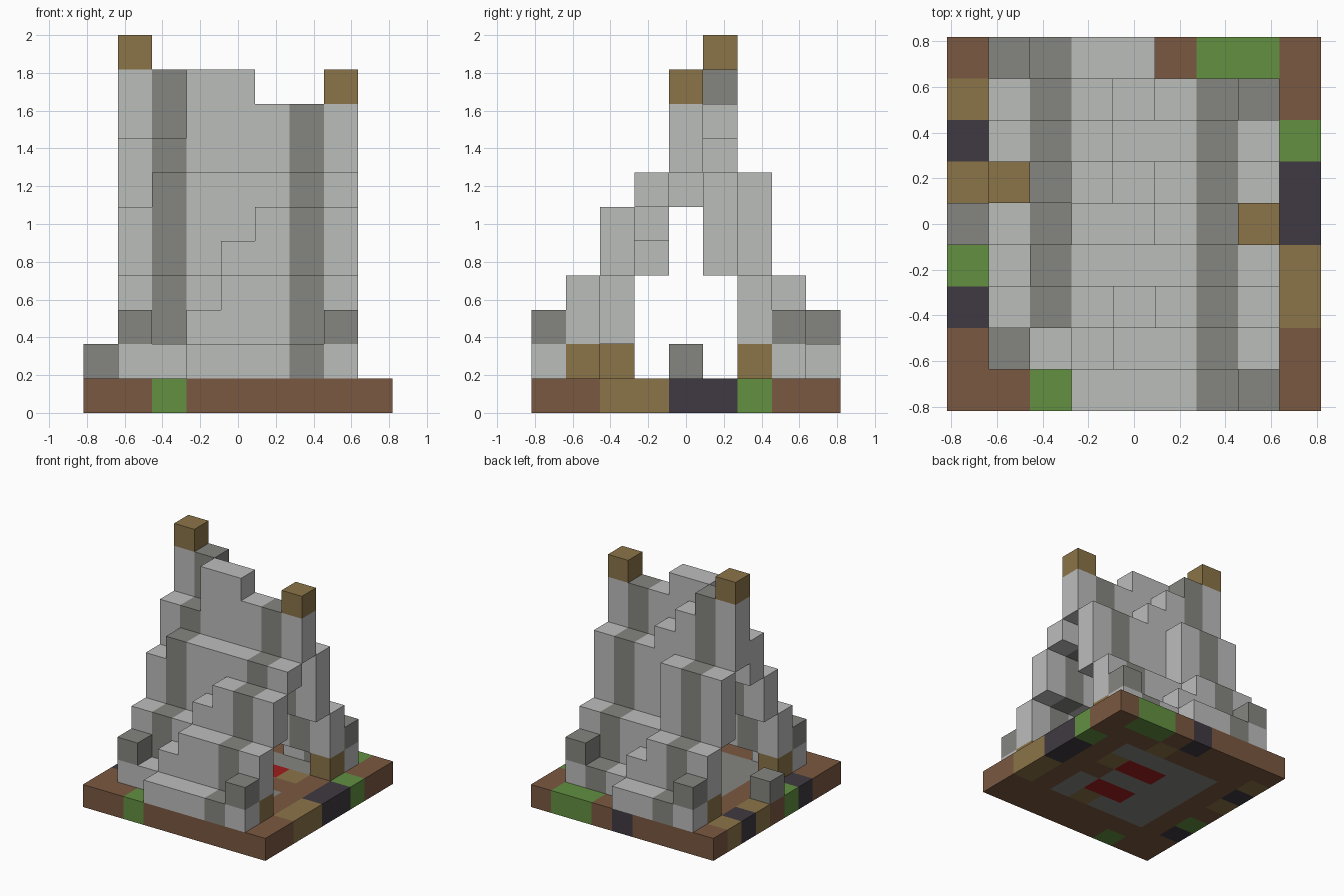
import bpy
import bmesh
from mathutils import Vector

cube = bpy.data.objects.get("Cube")
if cube:
    bpy.data.objects.remove(cube, do_unlink=True)

UNIT = 2 / 11      # edge of one block
SIDE = 9           # blocks along each side of the ground


def material(name, r, g, b):
    mat = bpy.data.materials.new(name)
    mat.use_nodes = True
    mat.diffuse_color = (r, g, b, 1)
    shader = mat.node_tree.nodes["Principled BSDF"]
    shader.inputs["Base Color"].default_value = (r, g, b, 1)
    shader.inputs["Roughness"].default_value = 0.9
    return mat


PALETTE = {
    "light": material("light_cloth", 0.5, 0.51, 0.5),
    "stone": material("grey_stone", 0.235, 0.235, 0.216),
    "brown": material("brown_earth", 0.195, 0.098, 0.052),
    "green": material("green_grass", 0.122, 0.279, 0.053),
    "tan": material("tan_wood", 0.258, 0.174, 0.065),
    "purple": material("dark_purple", 0.051, 0.042, 0.054),
    "red": material("red_rug", 0.35, 0.012, 0.012),
}

# Axis, and the two axes that span the face across it
AXES = [(Vector((1, 0, 0)), Vector((0, 1, 0)), Vector((0, 0, 1))),
        (Vector((0, 1, 0)), Vector((0, 0, 1)), Vector((1, 0, 0))),
        (Vector((0, 0, 1)), Vector((1, 0, 0)), Vector((0, 1, 0)))]


def build_blocks(name, cells):
    """Make one object from {(column, row, level): colour}, skipping inner faces."""
    colours = sorted(set(cells.values()))
    bm = bmesh.new()
    for cell, colour in cells.items():
        middle = Vector(cell) + Vector((0.5 - SIDE / 2, 0.5 - SIDE / 2, 0.5))
        for normal, u, v in AXES:
            for sign in (-1, 1):
                beside = Vector(cell) + normal * sign
                if tuple(int(n) for n in beside) in cells:
                    continue
                centre = middle + normal * sign / 2
                corners = [centre - u / 2 - v / 2, centre + u / 2 - v / 2,
                           centre + u / 2 + v / 2, centre - u / 2 + v / 2]
                if sign < 0:
                    corners.reverse()
                face = bm.faces.new([bm.verts.new(c * UNIT) for c in corners])
                face.material_index = colours.index(colour)
    bmesh.ops.remove_doubles(bm, verts=bm.verts, dist=UNIT / 100)
    mesh = bpy.data.meshes.new(name)
    bm.to_mesh(mesh)
    bm.free()
    for colour in colours:
        mesh.materials.append(PALETTE[colour])
    obj = bpy.data.objects.new(name, mesh)
    bpy.context.collection.objects.link(obj)
    return obj


# Ground: one letter per block, front row first
LETTERS = {c[0].upper(): c for c in PALETTE}
GROUND = ["BBGBBBBBB",
          "BBBBBBBBB",
          "PBSSSTSBT",
          "GBSSRRSBT",
          "BBSSSSBBP",
          "TBSSRRTBP",
          "PBSSSSSBG",
          "TBBBBTBBB",
          "BBBBPBGGB"]
build_blocks("ground", {(i, j, 0): LETTERS[letter]
                        for j, line in enumerate(GROUND)
                        for i, letter in enumerate(line)})

# Tent sides: top level of each column, from the outer row up to the ridge
FRONT_TOPS = ["0011111", "1123333", "3334555", "5666666", "7799888"]
BACK_TOPS = ["1111000", "3332111", "6663333", "9987666"]
STRIPES = (2, 6)


def tent_side(name, tops, first_row, step, extra=()):
    """Each row starts on top of the row outside it, so the cloth is one block thick."""
    cells = {}
    below = [0] * 7
    for n, line in enumerate(tops):
        row = first_row + step * n
        for column, top in enumerate(map(int, line), start=1):
            striped = column in STRIPES and (column, row) != (2, 1)
            for level in range(below[column - 1] + 1, top + 1):
                cells[column, row, level] = "stone" if striped else "light"
            below[column - 1] = top
    for cell in extra:
        cells[cell] = "light"
    build_blocks(name, cells)


tent_side("front_cloth", FRONT_TOPS, 0, 1, extra=[(3, 2, 2)])
tent_side("back_cloth", BACK_TOPS, 8, -1)

# Poles: tips above the ridge and feet at the open ends
for name, cell in [("right_pole_tip", (1, 5, 10)), ("left_pole_tip", (7, 4, 9)),
                   ("front_left_pole_foot", (7, 1, 1)), ("front_right_pole_foot", (1, 2, 1)),
                   ("back_left_pole_foot", (7, 6, 1)), ("back_right_pole_foot", (1, 7, 1))]:
    build_blocks(name, {cell: "tan"})

# Weights holding down the cloth corners, and a loose stone by the opening
for name, cell in [("front_right_weight", (1, 1, 2)), ("front_left_weight", (7, 0, 2)),
                   ("back_left_weight", (7, 7, 2)), ("back_right_weight", (1, 8, 2)),
                   ("loose_stone", (0, 4, 1))]:
    build_blocks(name, {cell: "stone"})
